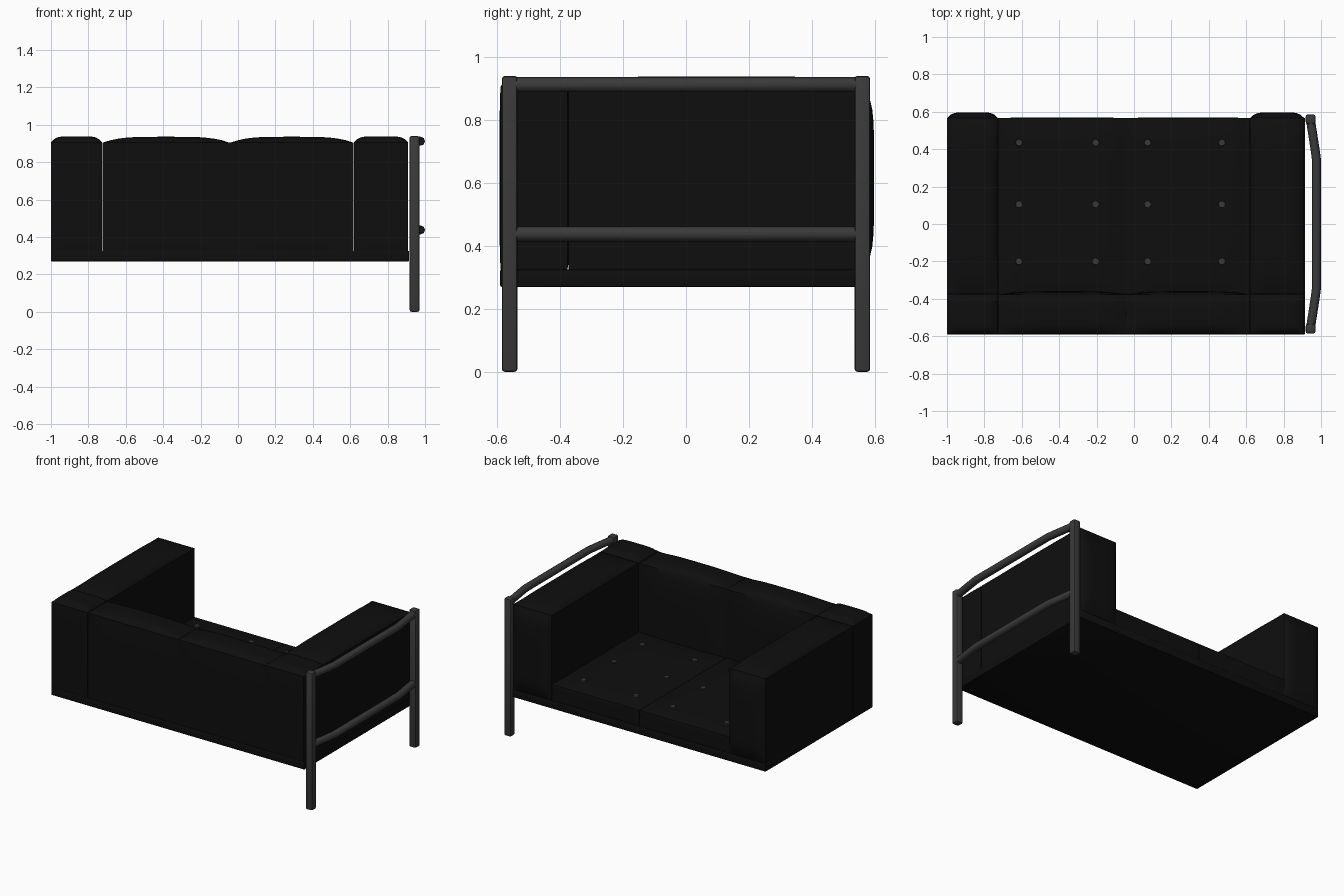
import bpy, bmesh, math
from mathutils import Vector

if "Cube" in bpy.data.objects:
    bpy.data.objects.remove(bpy.data.objects["Cube"])


def material(name, c):
    m = bpy.data.materials.new(name)
    m.diffuse_color = (c, c, c, 1)
    m.use_nodes = True
    m.node_tree.nodes["Principled BSDF"].inputs["Base Color"].default_value = m.diffuse_color
    return m


LEATHER = material("black leather", 0.0045)
STEEL = material("dark grey steel", 0.042)


def finish(bm, name, mat, angle=35):
    me = bpy.data.meshes.new(name)
    bmesh.ops.recalc_face_normals(bm, faces=bm.faces)
    bm.to_mesh(me)
    bm.free()
    ob = bpy.data.objects.new(name, me)
    bpy.context.collection.objects.link(ob)
    me.materials.append(mat)
    bpy.ops.object.select_all(action='DESELECT')
    ob.select_set(True)
    bpy.context.view_layer.objects.active = ob
    bpy.ops.object.shade_smooth_by_angle(angle=math.radians(angle))
    return ob


def cushion(name, lo, hi, puff_lo=(0, 0, 0), puff_hi=(0, 0, 0), cuts=15, power=6):
    """Box from lo to hi whose faces swell outwards by the given amounts."""
    lo, hi = Vector(lo), Vector(hi)
    bm = bmesh.new()
    bmesh.ops.create_cube(bm, size=2)
    bmesh.ops.subdivide_edges(bm, edges=bm.edges[:], cuts=cuts, use_grid_fill=True)
    mid, half = (lo + hi) / 2, (hi - lo) / 2
    for v in bm.verts:
        u = v.co.copy()
        swell = [1 - min(1, abs(t)) ** power for t in u]
        for i in range(3):
            p = mid[i] + half[i] * u[i]
            s = swell[(i + 1) % 3] * swell[(i + 2) % 3]
            if u[i] > 0.999:
                p += puff_hi[i] * s
            elif u[i] < -0.999:
                p -= puff_lo[i] * s
            v.co[i] = p
    return finish(bm, name, LEATHER)


def box(name, lo, hi, mat, bevel=0.0):
    lo, hi = Vector(lo), Vector(hi)
    bm = bmesh.new()
    bmesh.ops.create_cube(bm, size=1)
    for v in bm.verts:
        v.co = Vector([(lo[i] + hi[i]) / 2 + v.co[i] * (hi[i] - lo[i]) for i in range(3)])
    if bevel:
        bmesh.ops.bevel(bm, geom=bm.edges[:], offset=bevel, segments=2,
                        profile=0.5, affect='EDGES')
    return finish(bm, name, mat)


# base platform
box("base", (-1, -0.59, 0.27), (0.915, 0.568, 0.325), LEATHER, 0.004)

# arms, open end swells towards +y
for side, x0, x1 in (("left", -1, -0.727), ("right", 0.62, 0.91)):
    cushion(side + "_arm", (x0, -0.373, 0.325), (x1, 0.566, 0.906),
            (0, 0, 0), (0, 0.031, 0.032))
    cushion(side + "_back_corner", (x0, -0.589, 0.325), (x1, -0.377, 0.906),
            (0, 0.003, 0), (0, 0, 0.031))

# back and seat cushions, two of each
for side, x0, x1 in (("left", -0.725, -0.044), ("right", -0.042, 0.618)):
    cushion(side + "_back_cushion", (x0, -0.587, 0.325), (x1, -0.377, 0.904),
            (0, 0.004, 0), (0, 0.018, 0.032), power=4)
    cushion(side + "_seat_cushion", (x0, -0.373, 0.325), (x1, 0.566, 0.435),
            (0, 0, 0), (0, 0.003, 0.02))

# tufting buttons on the seat
for i, x in enumerate((-0.615, -0.205, 0.073, 0.47)):
    for j, y in enumerate((-0.2, 0.105, 0.435)):
        bm = bmesh.new()
        bmesh.ops.create_cone(bm, cap_ends=True, segments=8, radius1=0.022,
                              radius2=0.018, depth=0.02)
        bmesh.ops.translate(bm, verts=bm.verts, vec=(x, y, 0.45))
        finish(bm, f"seat_button_{i}_{j}", STEEL)

# side frame posts
for name, s in (("front", -1), ("rear", 1)):
    y = s * 0.56
    box(name + "_post", (0.918, y - 0.025, 0), (0.97, y + 0.025, 0.94), STEEL, 0.01)

# bowed side rails
for name, z in (("upper", 0.912), ("lower", 0.438)):
    cu = bpy.data.curves.new(name + "_rail", 'CURVE')
    cu.dimensions = '3D'
    cu.bevel_depth = 0.024
    cu.bevel_resolution = 2
    cu.use_fill_caps = True
    pts = [(0.943, -0.56), (0.968, -0.40), (0.976, -0.34),
           (0.976, 0.34), (0.968, 0.40), (0.943, 0.56)]
    sp = cu.splines.new('POLY')
    sp.points.add(len(pts) - 1)
    for p, (x, y) in zip(sp.points, pts):
        p.co = (x, y, z, 1)
    ob = bpy.data.objects.new(name + "_rail", cu)
    bpy.context.collection.objects.link(ob)
    cu.materials.append(STEEL)
    bpy.ops.object.select_all(action='DESELECT')
    ob.select_set(True)
    bpy.context.view_layer.objects.active = ob
    bpy.ops.object.convert(target='MESH')
    bpy.ops.object.shade_smooth_by_angle(angle=math.radians(50))
